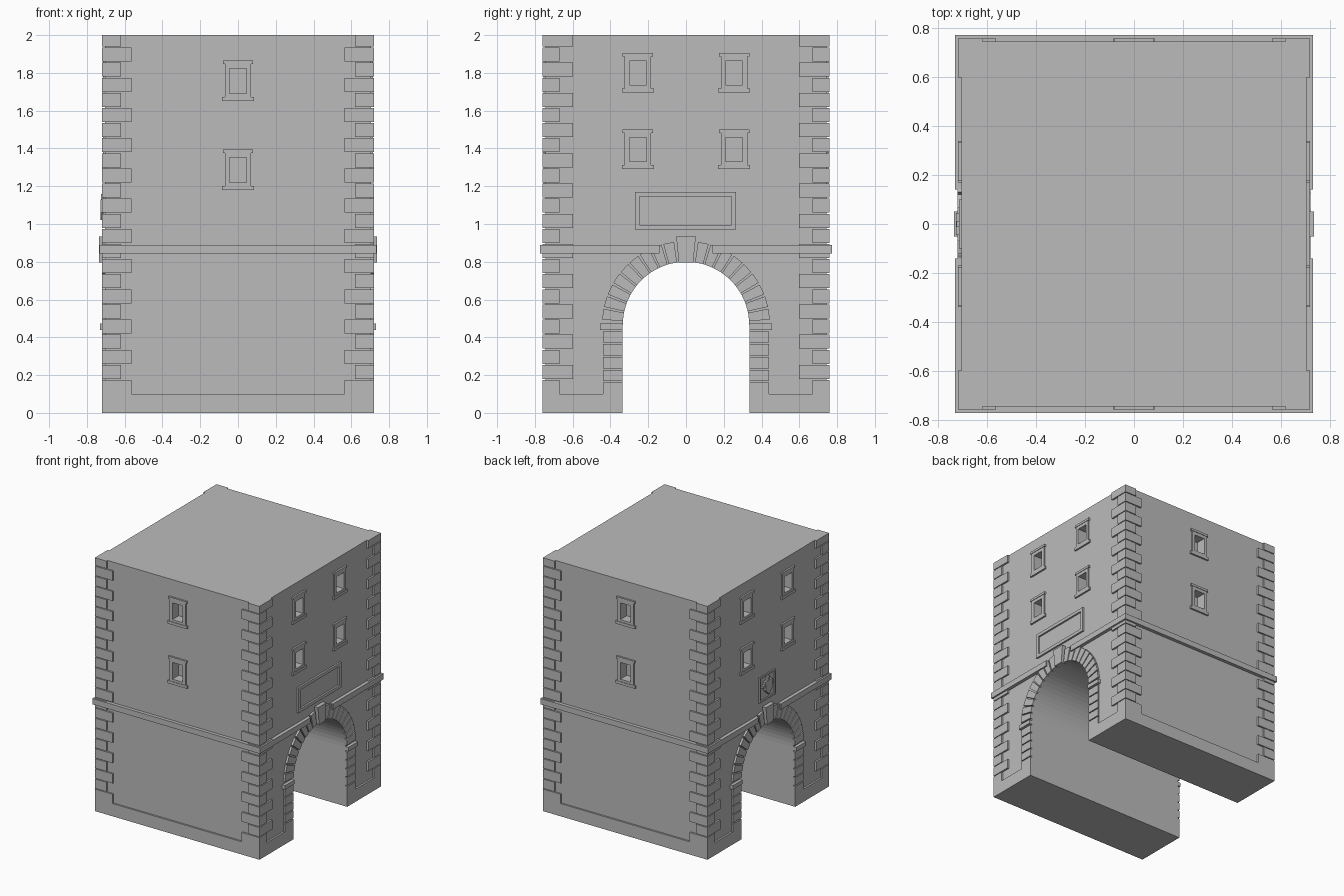
import bpy, bmesh, math

old = bpy.data.objects.get("Cube")
if old:
    bpy.data.objects.remove(old)

stone = bpy.data.materials.new("grey_stone")
stone.use_nodes = True
GREY = (0.5, 0.5, 0.5, 1)
stone.diffuse_color = GREY
stone.node_tree.nodes["Principled BSDF"].inputs["Base Color"].default_value = GREY

HX, HY, TOP = 0.705, 0.745, 2.0      # half sizes of the plain wall
RELIEF = 0.014                       # usual projection of the trim
R, SPRING = 0.335, 0.465             # archway radius and springing height


def finish(name, bm):
    bmesh.ops.recalc_face_normals(bm, faces=bm.faces)
    mesh = bpy.data.meshes.new(name)
    bm.to_mesh(mesh)
    bm.free()
    mesh.materials.append(stone)
    ob = bpy.data.objects.new(name, mesh)
    bpy.context.collection.objects.link(ob)
    return ob


def prism(bm, side, pts, out=RELIEF, inn=-0.02):
    """Extrude a (u, z) outline on one wall; side is (axis, sign)."""
    axis, s = side

    def at(u, z, d):
        return (s * (HX + d), u, z) if axis == "x" else (u, s * (HY + d), z)
    a = [bm.verts.new(at(u, z, inn)) for u, z in pts]
    b = [bm.verts.new(at(u, z, out)) for u, z in pts]
    bm.faces.new(a)
    bm.faces.new(b)
    for i in range(len(a)):
        j = (i + 1) % len(a)
        bm.faces.new((a[i], a[j], b[j], b[i]))


def rect(u0, u1, z0, z1):
    return [(u0, z0), (u1, z0), (u1, z1), (u0, z1)]


def box(bm, x0, x1, y0, y1, z0, z1):
    prism(bm, ("x", 1), rect(y0, y1, z0, z1), x1 - HX, x0 - HX)


def polar(r, a):
    return (r * math.cos(a), SPRING + r * math.sin(a))


ENDS = [("x", 1), ("x", -1)]
FLANKS = [("y", 1), ("y", -1)]

# Tower wall with the vaulted passage running through it
arc = [polar(R, math.pi * i / 32) for i in range(33)]
outline = [(-HY, 0), (-HY, TOP), (HY, TOP), (HY, 0), (R, 0)] + arc + [(-R, 0)]
bm = bmesh.new()
prism(bm, ("x", 1), outline, 0, -2 * HX)
wall = finish("tower_wall", bm)

# Window positions: side, centre, sill bottom, lintel top
windows = [(s, 0, z, z + 0.215) for s in FLANKS for z in (1.18, 1.65)]
windows += [(s, u, z, z + 0.21) for s in ENDS for u in (-0.255, 0.255) for z in (1.29, 1.695)]

# Window recesses
bm = bmesh.new()
for s, u, z0, z1 in windows:
    prism(bm, s, rect(u - 0.045, u + 0.045, z0 + 0.04, z1 - 0.043), 0.05, -0.07)
cutter = finish("window_cutter", bm)
cutter.hide_render = True
cut = wall.modifiers.new("window_recesses", "BOOLEAN")
cut.operation, cut.object, cut.solver = "DIFFERENCE", cutter, "EXACT"
bpy.context.view_layer.objects.active = wall
bpy.ops.object.modifier_apply(modifier=cut.name)
bpy.data.objects.remove(cutter)

# Window surrounds
bm = bmesh.new()
for s, u, z0, z1 in windows:
    prism(bm, s, rect(u - 0.085, u + 0.085, z0, z0 + 0.022))
    prism(bm, s, rect(u - 0.07, u + 0.07, z0 + 0.022, z0 + 0.04), 0.01)
    prism(bm, s, rect(u - 0.07, u + 0.07, z1 - 0.043, z1 - 0.018), 0.01)
    prism(bm, s, rect(u - 0.08, u + 0.08, z1 - 0.018, z1))
    for k in (-1, 1):
        a, b = sorted((u + k * 0.045, u + k * 0.07))
        prism(bm, s, rect(a, b, z0 + 0.04, z1 - 0.043), 0.01)
finish("window_surrounds", bm)

# Corner quoins, long and short faces alternating
bm = bmesh.new()
OX, OY = HX + RELIEF, HY + RELIEF
for sx in (-1, 1):
    for sy in (-1, 1):
        for i in range(-1, 23):
            wx, wy = (0.155, 0.09) if i % 2 else (0.1, 0.16)
            z0 = 0.18 + 0.08 * i if i >= 0 else 0
            z1 = min(0.18 + 0.08 * i + 0.074, TOP)
            xs = sorted((sx * OX, sx * (OX - wx)))
            ys = sorted((sy * OY, sy * (OY - wy)))
            box(bm, *xs, *ys, z0, z1)
finish("corner_quoins", bm)

# Plinth on both piers
bm = bmesh.new()
for sy in (-1, 1):
    ys = sorted((sy * R, sy * OY))
    box(bm, -OX, OX, *ys, 0, 0.1)
finish("plinth", bm)

# String course, interrupted by the archway crown on the gate walls
bm = bmesh.new()
C = 0.027
for s in FLANKS:
    prism(bm, s, rect(-HX - C, HX + C, 0.845, 0.89), C)
for s in ENDS:
    for k in (-1, 1):
        a, b = sorted((k * 0.14, k * (HY + C)))
        prism(bm, s, rect(a, b, 0.845, 0.89), C)
finish("string_course", bm)

# Archway stones: jambs, imposts, voussoirs and keystone
bm = bmesh.new()
OUT, N, GAP = 0.445, 9, 0.012
start = math.radians(3)
step = (math.radians(82.5) - start) / N
for s in ENDS:
    for k in (-1, 1):
        for i in range(5):
            z = 0.1 + 0.068 * i
            a, b = sorted((k * R, k * 0.44))
            prism(bm, s, rect(a, b, z, z + 0.06))
        a, b = sorted((k * R, k * 0.455))
        prism(bm, s, rect(a, b, 0.44, 0.472), 0.025)
        for i in range(N):
            a0, a1 = start + i * step + GAP, start + (i + 1) * step - GAP
            pts = [polar(R, a0), polar(OUT, a0), polar(OUT, a1), polar(R, a1)]
            prism(bm, s, [(k * u, z) for u, z in pts], 0.016)
    prism(bm, s, [(-0.038, 0.795), (0.038, 0.795), (0.052, 0.935), (-0.052, 0.935)], 0.03)
finish("archway_stones", bm)

# Framed tablet over the right archway
bm = bmesh.new()
right, left = ENDS


def frame(bm, s, u0, u1, z0, z1, w, d):
    for r in (rect(u0, u1, z0, z0 + w), rect(u0, u1, z1 - w, z1),
              rect(u0, u0 + w, z0 + w, z1 - w), rect(u1 - w, u1, z0 + w, z1 - w)):
        prism(bm, s, r, d)


frame(bm, right, -0.27, 0.265, 0.97, 1.17, 0.025, RELIEF)
finish("tablet_frame", bm)

# Carved shield panel over the left archway
bm = bmesh.new()
frame(bm, left, -0.1, 0.1, 0.98, 1.18, 0.012, 0.01)
prism(bm, left, [(0, 1.02), (0.04, 1.06), (0.045, 1.13), (-0.045, 1.13), (-0.04, 1.06)], 0.022)
prism(bm, left, rect(-0.07, 0.07, 1.085, 1.105), 0.016)
prism(bm, left, rect(-0.012, 0.012, 1.13, 1.16), 0.02)
finish("shield_panel", bm)
